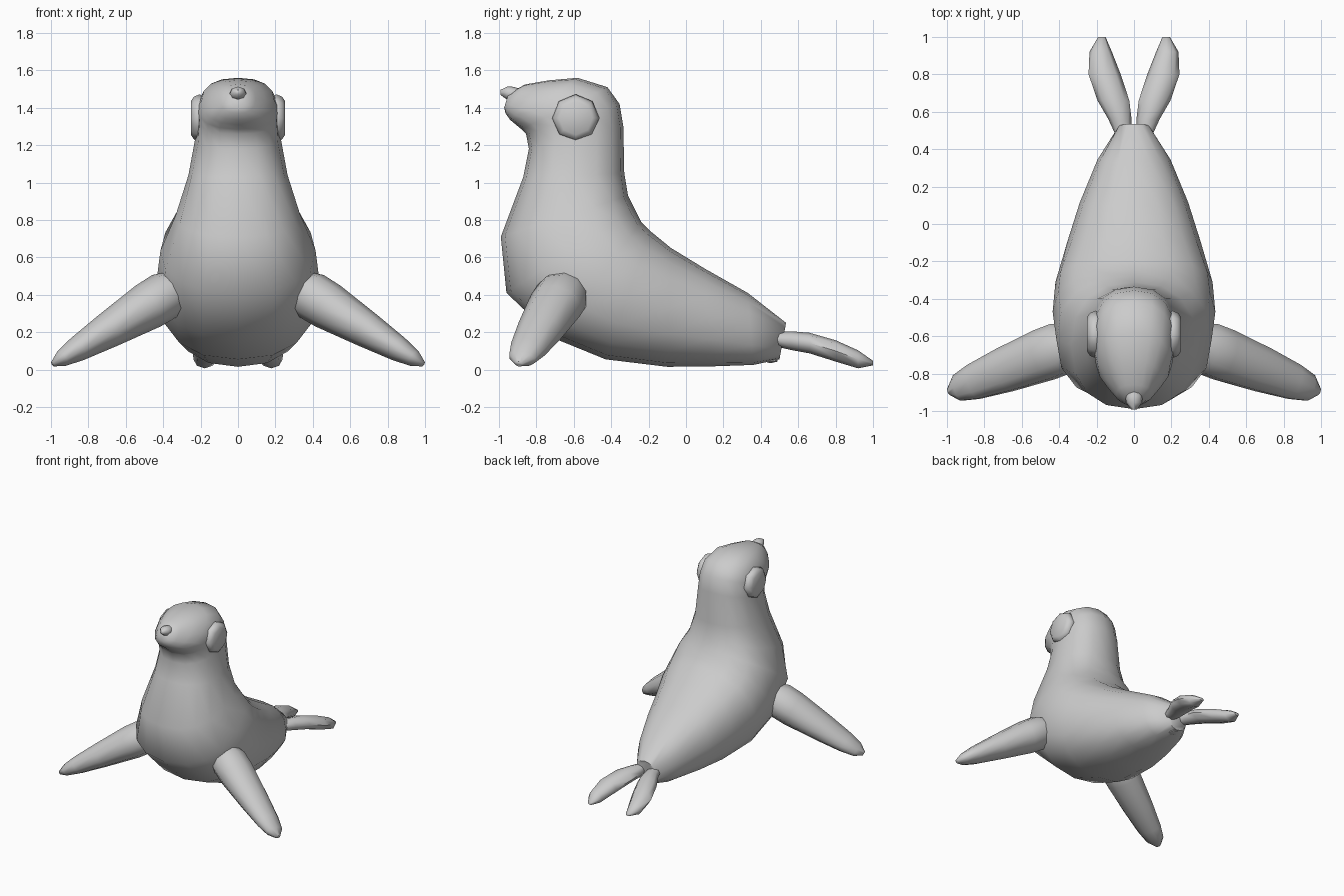
import bpy, bmesh, math
from mathutils import Vector

cube = bpy.data.objects.get("Cube")
if cube:
    bpy.data.objects.remove(cube, do_unlink=True)

grey = bpy.data.materials.new("seal_grey")
grey.use_nodes = True
grey.diffuse_color = (0.6, 0.6, 0.6, 1)
grey.node_tree.nodes["Principled BSDF"].inputs["Base Color"].default_value = (0.6, 0.6, 0.6, 1)


def loft(name, rings, sides, power=1.0, angle=60):
    """Skin elliptical rings, each given as (centre, half axis u, half axis v)."""
    bm = bmesh.new()
    loops = []
    for c, u, v in rings:
        loop = []
        for i in range(sides):
            a = math.tau * i / sides
            s, k = math.sin(a), math.cos(a)
            s = math.copysign(abs(s) ** power, s) if abs(s) > 1e-6 else 0
            k = math.copysign(abs(k) ** power, k) if abs(k) > 1e-6 else 0
            loop.append(bm.verts.new(Vector(c) + Vector(u) * s + Vector(v) * k))
        loops.append(loop)
    for a, b in zip(loops, loops[1:]):
        for i in range(sides):
            j = (i + 1) % sides
            bm.faces.new((a[i], a[j], b[j], b[i]))
    bm.faces.new(loops[0])
    bm.faces.new(loops[-1])
    bmesh.ops.recalc_face_normals(bm, faces=bm.faces[:])
    mesh = bpy.data.meshes.new(name)
    bm.to_mesh(mesh)
    bm.free()
    mesh.materials.append(grey)
    ob = bpy.data.objects.new(name, mesh)
    bpy.context.collection.objects.link(ob)
    bpy.ops.object.select_all(action="DESELECT")
    ob.select_set(True)
    bpy.context.view_layer.objects.active = ob
    bpy.ops.object.shade_smooth_by_angle(angle=math.radians(angle))
    return ob


# Body, neck and head: belly point (y, z), back point (y, z), half width
sections = [
    ((0.50, 0.055), (0.535, 0.25), 0.085),
    ((0.36, 0.025), (0.33, 0.41), 0.195),
    ((0.13, 0.017), (0.10, 0.54), 0.29),
    ((-0.10, 0.015), (-0.08, 0.65), 0.355),
    ((-0.43, 0.055), (-0.19, 0.74), 0.42),
    ((-0.70, 0.165), (-0.24, 0.79), 0.435),
    ((-0.96, 0.41), (-0.275, 0.86), 0.415),
    ((-0.99, 0.71), (-0.31, 0.93), 0.335),
    ((-0.87, 1.03), (-0.33, 1.05), 0.265),
    ((-0.84, 1.18), (-0.335, 1.30), 0.228),
    ((-0.855, 1.26), (-0.355, 1.42), 0.222),
    ((-0.88, 1.285), (-0.42, 1.51), 0.218),
    ((-0.91, 1.31), (-0.58, 1.56), 0.195),
    ((-0.94, 1.335), (-0.73, 1.547), 0.145),
    ((-0.965, 1.37), (-0.86, 1.525), 0.095),
    ((-0.972, 1.40), (-0.95, 1.475), 0.045),
]
rings = []
for low, up, half in sections:
    low, up = Vector((0, *low)), Vector((0, *up))
    rings.append(((low + up) / 2, (half, 0, 0), (up - low) / 2))
loft("body", rings, 16, 0.85)

# Nose: small pointed bead
loft("nose", [((0, y, z), (r, 0, 0), (0, 0, r * 0.85))
              for y, z, r in ((-0.86, 1.475, 0.02), (-0.92, 1.472, 0.047),
                              (-0.955, 1.478, 0.042), (-0.992, 1.482, 0.016))], 8)

# Tail nub under the rump
loft("tail_nub", [((0, y, 0.055), (r, 0, 0), (0, 0, r * 0.6))
                  for y, r in ((0.42, 0.02), (0.45, 0.035), (0.49, 0.02))], 6)

for side, label in ((1, "left"), (-1, "right")):
    # Ear disc: octagonal dome with a bevelled rim
    loft(label + "_ear", [((side * x, -0.59, 1.345), (0, r, 0), (0, 0, r))
                          for x, r in ((0.17, 0.105), (0.205, 0.127), (0.235, 0.115), (0.252, 0.09))], 8)

    # Front flipper: tapered paddle along a slanted axis
    root = Vector((side * 0.39, -0.665, 0.395))
    tip = Vector((side * 0.99, -0.895, 0.03))
    axis = (tip - root).normalized()
    wide = (Vector((0, 1, 0)) - axis * axis.y).normalized()
    thick = axis.cross(wide)
    loft(label + "_front_flipper",
         [(root.lerp(tip, t), wide * w, thick * h) for t, w, h in (
             (-0.12, 0.11, 0.1), (0, 0.145, 0.13), (0.15, 0.145, 0.128), (0.5, 0.125, 0.097),
             (0.78, 0.1, 0.068), (0.92, 0.075, 0.045), (1.0, 0.02, 0.015))], 10)

    # Hind flipper: leaf shape trailing behind
    loft(label + "_hind_flipper",
         [((side * x, y, z), (w, 0, 0), (0, 0, h)) for x, y, z, w, h in (
             (0.06, 0.49, 0.162, 0.045, 0.04), (0.075, 0.56, 0.155, 0.062, 0.05),
             (0.11, 0.66, 0.142, 0.085, 0.055), (0.157, 0.80, 0.1, 0.086, 0.057),
             (0.178, 0.92, 0.055, 0.06, 0.048), (0.172, 1.0, 0.035, 0.02, 0.012))], 8)
